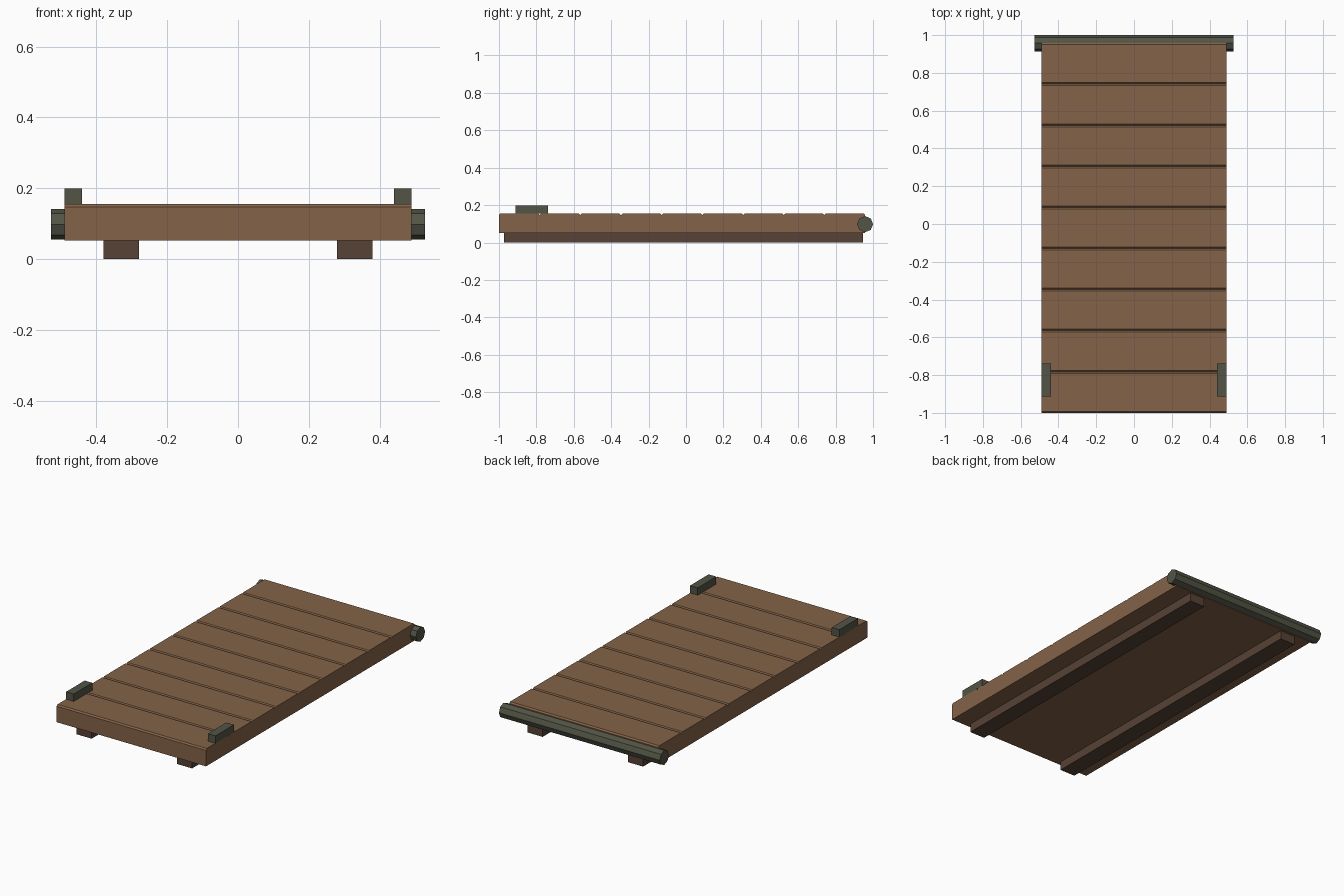
import bpy
import bmesh
from math import pi
from mathutils import Matrix, Vector

cube = bpy.data.objects.get("Cube")
if cube:
    bpy.data.objects.remove(cube, do_unlink=True)


def material(name, rgb):
    mat = bpy.data.materials.new(name)
    mat.use_nodes = True
    mat.diffuse_color = (*rgb, 1)
    mat.node_tree.nodes["Principled BSDF"].inputs["Base Color"].default_value = (*rgb, 1)
    return mat


wood = material("plank brown", (0.23, 0.125, 0.065))
dark_wood = material("dark brown", (0.095, 0.054, 0.036))
metal = material("grey green metal", (0.084, 0.089, 0.061))


def finish(bm, name, mat):
    bmesh.ops.recalc_face_normals(bm, faces=bm.faces)
    mesh = bpy.data.meshes.new(name)
    bm.to_mesh(mesh)
    bm.free()
    mesh.materials.append(mat)
    obj = bpy.data.objects.new(name, mesh)
    bpy.context.collection.objects.link(obj)
    return obj


def box(name, low, high, mat):
    low, high = Vector(low), Vector(high)
    bm = bmesh.new()
    place = Matrix.Translation((low + high) / 2) @ Matrix.Diagonal((*(high - low), 1))
    bmesh.ops.create_cube(bm, size=1, matrix=place)
    return finish(bm, name, mat)


# Deck: a side profile with chamfered plank tops, extruded across the width
HALF_WIDTH, BOTTOM, TOP = 0.49, 0.052, 0.155
FRONT, PITCH, PLANKS, CHAMFER = -1.0, 0.2175, 9, 0.008
back = FRONT + PITCH * PLANKS
profile = [(FRONT, BOTTOM), (FRONT, TOP - CHAMFER)]
for i in range(PLANKS):
    start, end = FRONT + i * PITCH, FRONT + (i + 1) * PITCH
    profile += [(start + CHAMFER, TOP), (end - CHAMFER, TOP), (end, TOP - CHAMFER)]
profile.append((back, BOTTOM))

bm = bmesh.new()
side = bm.faces.new([bm.verts.new((-HALF_WIDTH, y, z)) for y, z in profile])
extruded = bmesh.ops.extrude_face_region(bm, geom=[side], use_keep_orig=True)
moved = [g for g in extruded["geom"] if isinstance(g, bmesh.types.BMVert)]
bmesh.ops.translate(bm, vec=(2 * HALF_WIDTH, 0, 0), verts=moved)
finish(bm, "plank_deck", wood)

# Runners below and handle blocks on top, one of each per side
for label, s in (("left", 1), ("right", -1)):
    x_in, x_out = sorted((s * 0.28, s * 0.38))
    box(label + "_runner", (x_in, -0.973, 0), (x_out, 0.945, BOTTOM), dark_wood)
    x_in, x_out = sorted((s * 0.44, s * HALF_WIDTH))
    box(label + "_block", (x_in, -0.912, TOP), (x_out, -0.738, 0.199), metal)

# Hinge bar: an eight-sided rod across the back edge
bm = bmesh.new()
bmesh.ops.create_cone(bm, cap_ends=True, segments=8, radius1=0.043, radius2=0.043,
                      depth=1.056,
                      matrix=Matrix.Translation((0, back, 0.098)) @ Matrix.Rotation(pi / 2, 4, "Y"))
finish(bm, "hinge_bar", metal)
